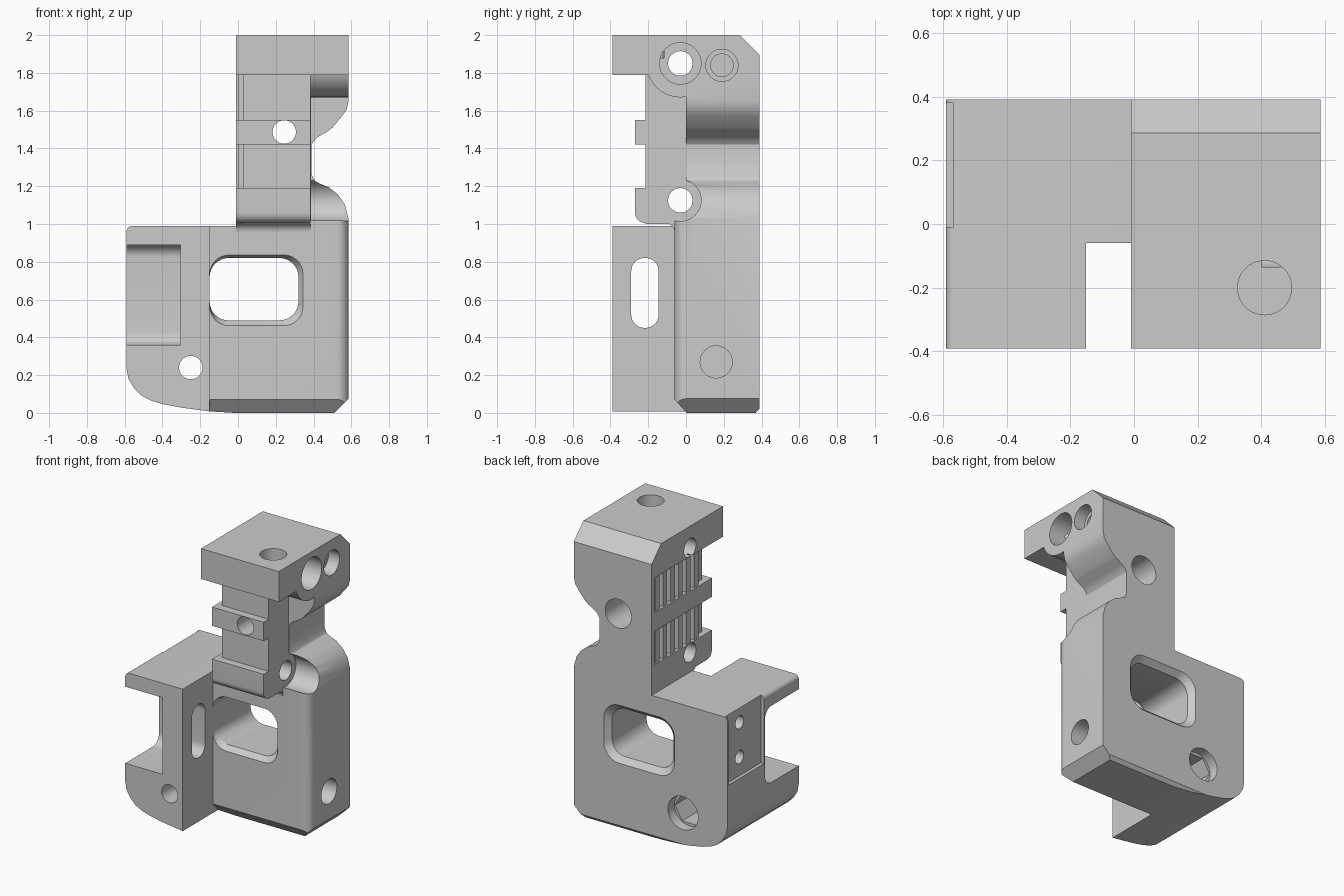
import bpy, bmesh
from math import cos, sin, pi, radians

cube = bpy.data.objects.get("Cube")
if cube:
    bpy.data.objects.remove(cube)

grey = bpy.data.materials.new("plain_grey")
grey.use_nodes = True
COLOR = (0.6, 0.6, 0.6, 1)
grey.diffuse_color = COLOR
grey.node_tree.nodes["Principled BSDF"].inputs["Base Color"].default_value = COLOR

parts, cutters = [], []


def arc(u, v, r, a0, a1, n=8):
    steps = [radians(a0 + (a1 - a0) * i / n) for i in range(n + 1)]
    return [(u + r * cos(a), v + r * sin(a)) for a in steps]


def circle(u, v, r, n=40):
    return arc(u, v, r, 0, 360, n)[:-1]


def rect(u0, u1, v0, v1):
    return [(u0, v0), (u1, v0), (u1, v1), (u0, v1)]


def rounded(u0, u1, v0, v1, r):
    return (arc(u1 - r, v1 - r, r, 0, 90) + arc(u0 + r, v1 - r, r, 90, 180)
            + arc(u0 + r, v0 + r, r, 180, 270) + arc(u1 - r, v0 + r, r, 270, 360))


def prism(name, axis, pts, lo, hi, group, end=None):
    """Extrude a profile along an axis, optionally lofting to a second one."""
    place = {"x": lambda u, v, t: (t, u, v),
             "y": lambda u, v, t: (u, t, v),
             "z": lambda u, v, t: (u, v, t)}[axis]
    bm = bmesh.new()
    a = [bm.verts.new(place(u, v, lo)) for u, v in pts]
    b = [bm.verts.new(place(u, v, hi)) for u, v in (end or pts)]
    bm.faces.new(a)
    bm.faces.new(b)
    for i in range(len(a)):
        j = (i + 1) % len(a)
        bm.faces.new((a[i], a[j], b[j], b[i]))
    bmesh.ops.recalc_face_normals(bm, faces=bm.faces)
    mesh = bpy.data.meshes.new(name)
    bm.to_mesh(mesh)
    bm.free()
    mesh.materials.append(grey)
    ob = bpy.data.objects.new(name, mesh)
    bpy.context.collection.objects.link(ob)
    group.append(ob)
    return ob


def part(name, axis, pts, lo, hi):
    return prism(name, axis, pts, lo, hi, parts)


def cut(name, axis, pts, lo, hi, end=None):
    ob = prism(name, axis, pts, lo, hi, cutters, end)
    ob.hide_render = True


# Rear body: curved foot, rounded shoulder, waist and neck in one profile
foot = [(-0.15, 0.008), (-0.3, 0.028), (-0.4, 0.047), (-0.46, 0.065), (-0.51, 0.09),
        (-0.55, 0.13), (-0.58, 0.18), (-0.59, 0.235)]
arm_top = arc(-0.56, 0.96, 0.03, 180, 90)
waist = [(0.585, 1.79), (0.585, 1.65), (0.575, 1.605), (0.55, 1.57), (0.5, 1.51),
         (0.475, 1.49), (0.43, 1.465), (0.405, 1.445), (0.39, 1.42), (0.39, 1.26),
         (0.405, 1.23), (0.43, 1.215), (0.48, 1.195), (0.53, 1.155), (0.565, 1.105),
         (0.585, 1.03), (0.585, 0.075), (0.51, 0)]
part("rear_body", "y", [(-0.02, 0)] + foot + arm_top
     + [(-0.01, 0.99), (-0.01, 1.795), (0.585, 1.795)] + waist[1:], -0.06, 0.39)

# Forward arm beside the gap
part("side_arm", "y", foot + arm_top + [(-0.15, 0.99)], -0.39, -0.05)

# Column, crossbars and cap
part("column", "x", rect(-0.215, 0.0, 1.0, 1.8), 0.03, 0.385)
part("middle_bar", "x", rect(-0.27, 0.0, 1.42, 1.55), -0.01, 0.385)
part("lower_bar", "x", [(0, 1.19), (-0.27, 1.19)] + arc(-0.215, 1.06, 0.055, 180, 270)
     + arc(-0.11, 0.955, 0.05, 90, 0) + [(0, 0.955)], -0.01, 0.385)
part("cap", "x", [(-0.39, 1.79), (-0.39, 2), (0.285, 2), (0.39, 1.895), (0.39, 1.79)],
     -0.01, 0.585)
part("screw_boss", "x", [(0.01, 1.85), (0.01, 1.675)]
     + arc(-0.03, 1.85, 0.18, 270, 180), 0.37, 0.585)

# Side grip teeth, in two rows
for row, (z0, z1) in enumerate([(1.18, 1.43), (1.54, 1.8)]):
    cut("grip_recess_cutter", "x", rect(-0.3, 0.36, z0 + 0.01, z1 - 0.01), -0.1, 0.03)
    cutters[-1]["only"] = "rear_body"
    for i in range(6):
        y = 0.315 - 0.085 * i
        part(f"grip_tooth_{row}_{i}", "x", rect(y - 0.024, y + 0.024, z0, z1), 0.0, 0.04)

# Setback beside the waist, with driver access scoop
cut("waist_cutter", "x", rect(-0.1, 0.0, 1.13, 1.68), 0.387, 0.7)
cutters[-1]["only"] = "rear_body"
cut("scoop_cutter", "x", circle(-0.03, 1.125, 0.11), 0.387, 0.7)

# Body edge rounding and bottom chamfers
cut("corner_cutter", "z", [(0.7, 0.02), (0.585, 0.02)] + arc(0.525, 0, 0.06, 0, -90)
    + [(0.525, -0.2), (0.7, -0.2)], -0.1, 1.1)
cutters[-1]["only"] = "rear_body"
cut("front_chamfer_cutter", "x", [(-0.068, 0.08), (0.012, -0.01), (-0.068, -0.01)], -0.149, 0.7)
cutters[-1]["only"] = "rear_body"
cut("back_chamfer_cutter", "x", [(0.4, 0.035), (0.36, -0.01), (0.4, -0.01)], -0.7, 0.7)

# Window with flared rims
cut("window_cutter", "y", rounded(-0.15, 0.32, 0.49, 0.82, 0.1), -0.2, 0.5)
cutters[-1]["only"] = "rear_body"
inner = rounded(-0.149, 0.319, 0.491, 0.819, 0.1)
cut("window_front_rim_cutter", "y", rounded(-0.149, 0.35, 0.455, 0.84, 0.1), -0.07, -0.02, inner)
cutters[-1]["only"] = "rear_body"
cut("window_back_rim_cutter", "y", inner, 0.35, 0.4, rounded(-0.195, 0.365, 0.445, 0.865, 0.12))

# Arm pocket, slot through its wall, and stepped side pad
cut("pocket_cutter", "x", [(-0.5, 0.36)] + arc(-0.09, 0.43, 0.07, 270, 360)
    + arc(-0.09, 0.82, 0.07, 0, 90) + [(-0.5, 0.89)], -0.7, -0.305)
cut("slot_cutter", "x", rounded(-0.29, -0.145, 0.45, 0.82, 0.07), -0.4, -0.1)
cut("pad_cutter", "x", rect(-0.01, 0.38, 0.52, 1.1), -0.7, -0.567)

# Round holes: axis, centre, radius, range
holes = [("upper_screw", "x", -0.03, 1.85, 0.065, -0.2, 0.7),
         ("upper_counterbore", "x", -0.03, 1.85, 0.11, 0.4, 0.7),
         ("lower_screw", "x", -0.03, 1.125, 0.065, -0.2, 0.7),
         ("rear_screw", "x", 0.19, 1.84, 0.06, 0.3, 0.7),
         ("rear_counterbore", "x", 0.19, 1.84, 0.085, 0.5, 0.7),
         ("foot_socket", "x", 0.16, 0.27, 0.085, 0.33, 0.7),
         ("pad_upper", "x", 0.225, 0.89, 0.045, -0.7, -0.4),
         ("pad_lower", "x", 0.225, 0.65, 0.045, -0.7, -0.4),
         ("cross_bolt", "y", 0.245, 1.487, 0.062, -0.5, 0.5),
         ("cross_counterbore", "y", 0.245, 1.487, 0.1, 0.1, 0.5),
         ("arm_bolt", "y", -0.25, 0.24, 0.062, -0.5, 0.5),
         ("arm_counterbore", "y", -0.25, 0.24, 0.115, 0.32, 0.5),
         ("top_socket", "z", 0.41, -0.2, 0.085, 1.88, 2.1)]
for name, axis, u, v, r, lo, hi in holes:
    cut(name + "_cutter", axis, circle(u, v, r), lo, hi)
cut("nut_cutter", "y", circle(-0.25, 0.24, 0.11, 6), 0.12, 0.34)


def bounds(ob):
    cs = [v.co for v in ob.data.vertices]
    return [(min(c[i] for c in cs), max(c[i] for c in cs)) for i in range(3)]


def touching(a, b):
    return all(p[0] < q[1] and q[0] < p[1] for p, q in zip(bounds(a), bounds(b)))


# Apply cuts, then shade
for ob in parts:
    bpy.ops.object.select_all(action="DESELECT")
    ob.select_set(True)
    bpy.context.view_layer.objects.active = ob
    for c in cutters:
        if c.get("only", ob.name) == ob.name and touching(ob, c):
            mod = ob.modifiers.new(c.name, "BOOLEAN")
            mod.operation = "DIFFERENCE"
            mod.solver = "EXACT"
            mod.object = c
            bpy.ops.object.modifier_apply(modifier=mod.name)
    bpy.ops.object.shade_smooth_by_angle(angle=radians(28))

for c in cutters:
    bpy.data.objects.remove(c)
